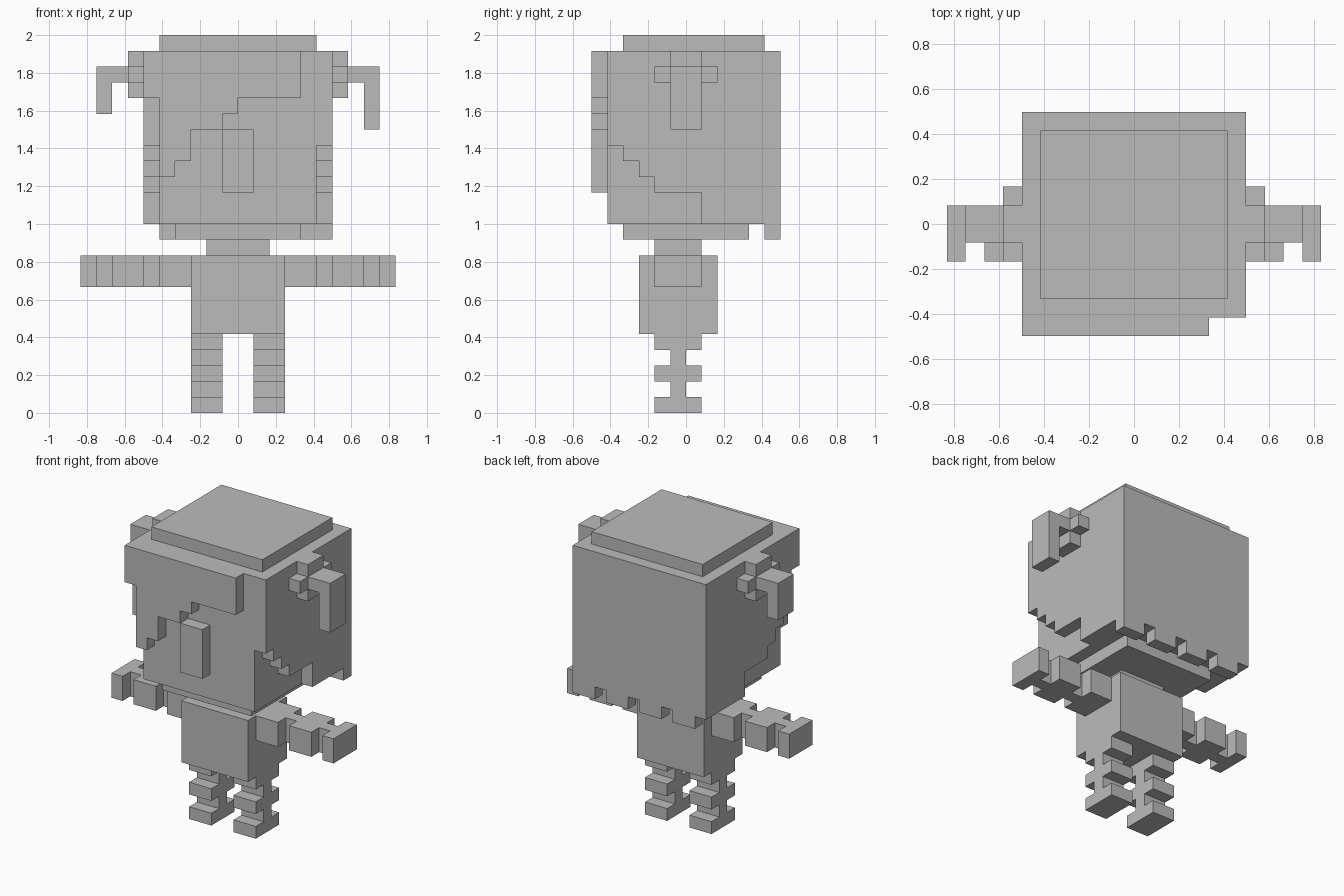
import bpy, bmesh
from mathutils import Vector

if "Cube" in bpy.data.objects:
    bpy.data.objects.remove(bpy.data.objects["Cube"])

U = 1 / 12  # size of one block
cells = {}  # block coordinate -> part name


def box(part, x, y, z):
    """Fill a block range with a part; earlier parts keep their blocks."""
    for i in range(*x):
        for j in range(*y):
            for k in range(*z):
                cells.setdefault((i, j, k), part)


def pair(part, x, y, z):
    """Fill a block range on the right and its mirror on the left."""
    box("right_" + part, x, y, z)
    box("left_" + part, (-x[1], -x[0]), y, z)


# Head: face block, jaw, nose
box("face", (-5, 5), (-5, 5), (12, 23))
box("jaw", (-4, 4), (-4, 4), (11, 12))
box("nose", (-1, 1), (-6, -5), (14, 18))

# Hair: raised cap, back panel with teeth along its lower edge
box("hair_cap", (-5, 5), (-4, 5), (23, 24))
box("back_hair", (-6, 6), (5, 6), (12, 23))
for x in (-5, -2, 1, 4):
    box("back_hair", (x, x + 2), (5, 6), (11, 12))

# Stepped side hair
for y, z in ((-5, 17), (-4, 16), (-3, 15), (-2, 14), (1, 12)):
    pair("side_hair", (5, 6), (y, 5), (z, 23))

# Slanted fringe
box("fringe", (-6, 4), (-6, -5), (20, 23))
for x, z in ((0, 19), (-1, 18), (-3, 16), (-4, 15)):
    box("fringe", (-5, x), (-6, -5), (z, 20))

# Hair ties and hanging pigtails, the left one shorter
pair("hair_tie", (6, 7), (-1, 1), (20, 23))
pair("hair_tie", (6, 7), (-2, 2), (21, 22))
pair("pigtail", (7, 9), (-1, 1), (21, 22))
box("right_pigtail", (8, 9), (-1, 1), (18, 21))
box("left_pigtail", (-9, -8), (-1, 1), (19, 21))

# Neck and torso
box("neck", (-2, 2), (-2, 1), (10, 11))
box("torso", (-3, 3), (-3, 2), (5, 10))

# Arms: thin core with thick segments
pair("arm", (3, 10), (-1, 0), (8, 10))
for a, b in ((3, 5), (6, 8), (9, 10)):
    pair("arm", (a, b), (-2, 1), (8, 10))

# Legs: thin core with thick segments
pair("leg", (1, 3), (-1, 0), (0, 5))
for z in (0, 2, 4):
    pair("leg", (1, 3), (-2, 1), (z, z + 1))

# One plain material
grey = bpy.data.materials.new("plain_grey")
grey.diffuse_color = (0.5, 0.5, 0.5, 1)
grey.use_nodes = True
grey.node_tree.nodes["Principled BSDF"].inputs["Base Color"].default_value = grey.diffuse_color

# Skin each part with the faces that are exposed to the outside
for part in sorted(set(cells.values())):
    bm = bmesh.new()
    for c in [c for c, p in cells.items() if p == part]:
        for axis in range(3):
            for side in (-1, 1):
                n = [0, 0, 0]
                n[axis] = side
                if tuple(a + b for a, b in zip(c, n)) in cells:
                    continue
                u, v = Vector((0, 0, 0)), Vector((0, 0, 0))
                u[(axis + 1) % 3] = 0.5
                v[(axis + 2) % 3] = 0.5 * side
                mid = Vector(c) + Vector((0.5, 0.5, 0.5)) + Vector(n) * 0.5
                corners = (mid - u - v, mid + u - v, mid + u + v, mid - u + v)
                bm.faces.new([bm.verts.new(q * U) for q in corners])
    bmesh.ops.remove_doubles(bm, verts=bm.verts, dist=U * 0.01)
    bmesh.ops.dissolve_limit(bm, angle_limit=0.01, verts=bm.verts, edges=bm.edges)
    mesh = bpy.data.meshes.new(part)
    bm.to_mesh(mesh)
    bm.free()
    mesh.materials.append(grey)
    bpy.context.collection.objects.link(bpy.data.objects.new(part, mesh))
